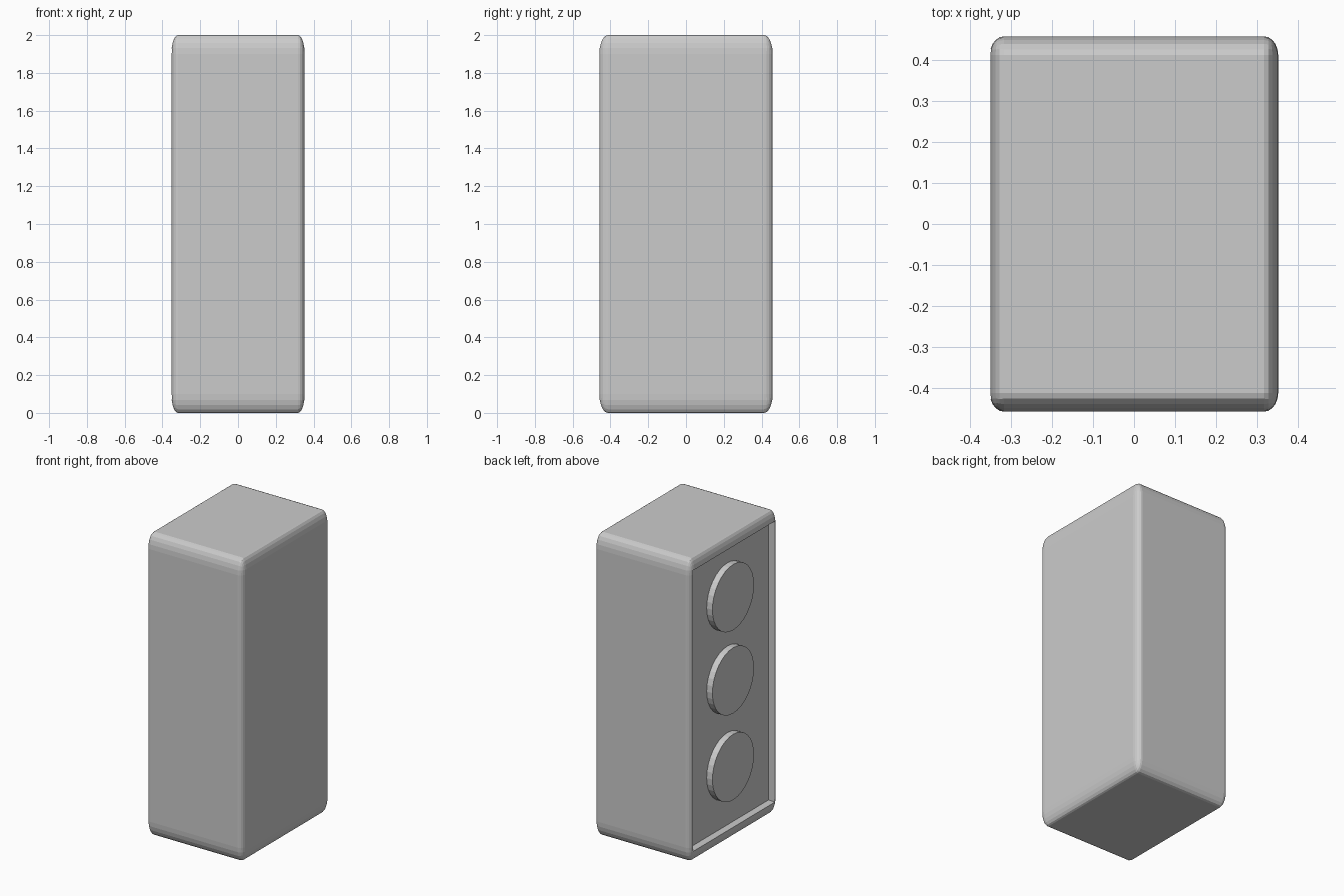
import bpy, bmesh, math
from mathutils import Matrix

if "Cube" in bpy.data.objects:
    bpy.data.objects.remove(bpy.data.objects["Cube"])

HALF = (0.353, 0.459, 1.0)   # half sizes of the housing
FLOOR_X = -0.303             # floor of the recess in the left side


def finish(bm, name):
    mesh = bpy.data.meshes.new(name)
    bm.to_mesh(mesh)
    bm.free()
    obj = bpy.data.objects.new(name, mesh)
    bpy.context.collection.objects.link(obj)
    return obj


def box(name, half, centre, bevel=0.0):
    # bevel a cube first, then stretch it, so the rounding stretches too
    bm = bmesh.new()
    bmesh.ops.create_cube(bm, size=2)
    if bevel:
        bmesh.ops.bevel(bm, geom=bm.edges[:], offset=bevel, segments=5,
                        profile=0.5, affect='EDGES')
    bmesh.ops.scale(bm, vec=half, verts=bm.verts)
    bmesh.ops.translate(bm, vec=centre, verts=bm.verts)
    return finish(bm, name)


def lens(name, z):
    bm = bmesh.new()
    front, back = -0.345, FLOOR_X + 0.01
    place = (Matrix.Translation(((front + back) / 2, 0, z))
             @ Matrix.Rotation(math.pi / 2, 4, 'Y'))
    bmesh.ops.create_cone(bm, cap_ends=True, segments=32, radius1=0.217,
                          radius2=0.217, depth=back - front, matrix=place)
    return finish(bm, name)


# Rounded housing
housing = box("housing", HALF, (0, 0, 1), bevel=0.1)

# Shallow recess in the left side
cutter = box("recess_cutter", (0.1, 0.428, 0.928), (FLOOR_X - 0.1, 0, 1))
cutter.hide_render = True
cutter.hide_viewport = True
cut = housing.modifiers.new("recess", 'BOOLEAN')
cut.operation = 'DIFFERENCE'
cut.solver = 'EXACT'
cut.object = cutter

# Three round lamps
for label, z in (("lower", 0.464), ("middle", 1.036), ("upper", 1.586)):
    lens(label + "_lamp", z)
